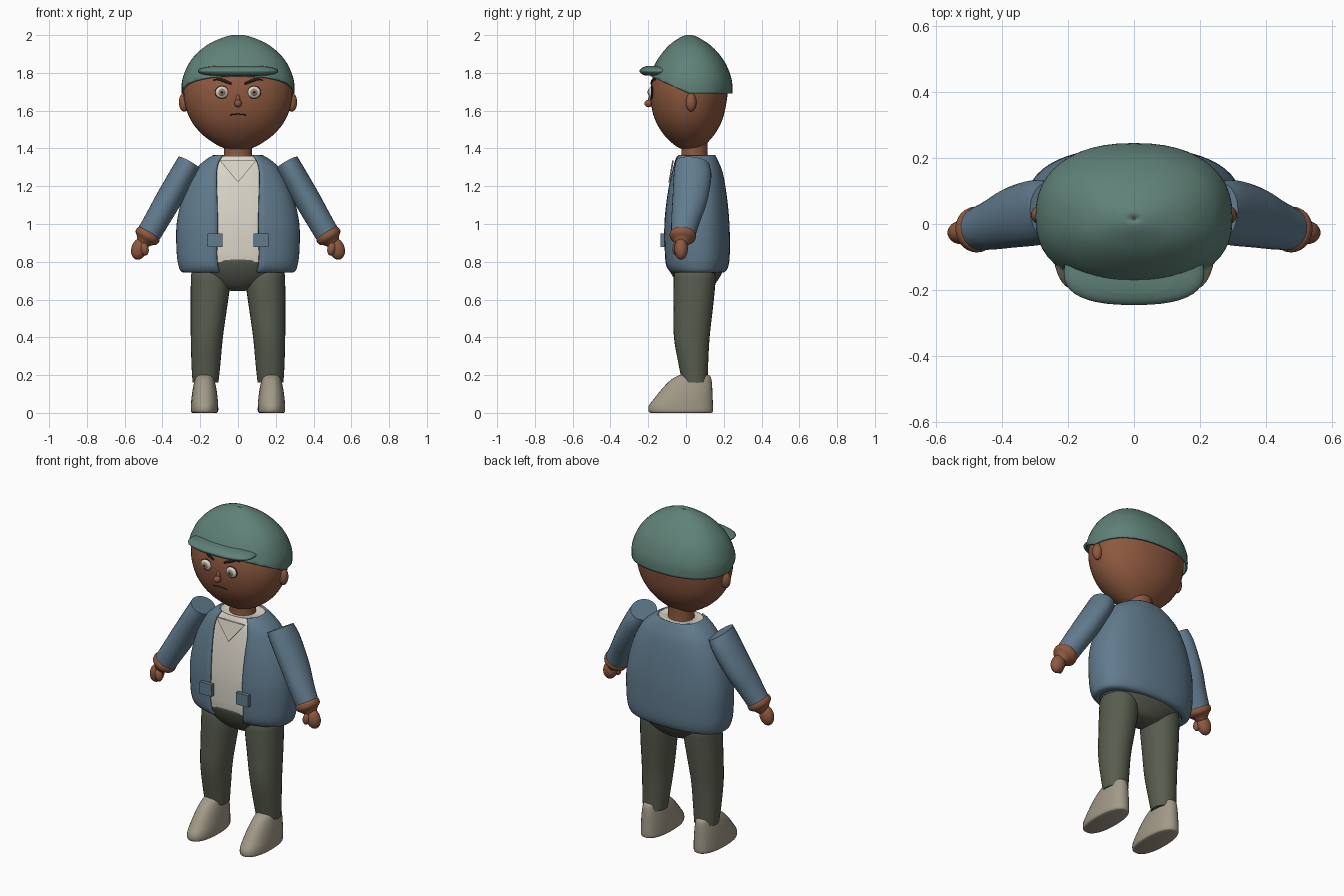
import bpy, bmesh, math
from mathutils import Vector

if "Cube" in bpy.data.objects:
    bpy.data.objects.remove(bpy.data.objects["Cube"])

COLORS = {
    "skin": (0.27, 0.10, 0.05), "cap_green": (0.115, 0.22, 0.185),
    "jacket_blue": (0.12, 0.20, 0.27), "shirt_cream": (0.72, 0.68, 0.59),
    "trouser_olive": (0.10, 0.11, 0.078), "shoe_taupe": (0.36, 0.32, 0.245),
    "eye_white": (0.70, 0.65, 0.58), "iris_grey": (0.28, 0.21, 0.16),
    "dark_brown": (0.02, 0.012, 0.01),
}
MATS = {}
for n, c in COLORS.items():
    MATS[n] = bpy.data.materials.new(n)
    MATS[n].diffuse_color = (*c, 1)


def finish(name, bm, mat, angle=50):
    bmesh.ops.recalc_face_normals(bm, faces=bm.faces[:])
    me = bpy.data.meshes.new(name)
    bm.to_mesh(me)
    bm.free()
    me.materials.append(MATS[mat])
    ob = bpy.data.objects.new(name, me)
    bpy.context.collection.objects.link(ob)
    bpy.ops.object.select_all(action='DESELECT')
    ob.select_set(True)
    bpy.context.view_layer.objects.active = ob
    bpy.ops.object.shade_smooth_by_angle(angle=math.radians(angle))
    return ob


def skin_rings(rings, closed=True, caps=True):
    """Bridge equal-length point rings into a surface."""
    bm = bmesh.new()
    vs = [[bm.verts.new(p) for p in r] for r in rings]
    n = len(vs[0])
    for a, b in zip(vs, vs[1:]):
        for i in range(n if closed else n - 1):
            j = (i + 1) % n
            bm.faces.new((a[i], a[j], b[j], b[i]))
    if caps:
        bm.faces.new(vs[0])
        bm.faces.new(vs[-1])
    return bm


def smooth(rows, k=4):
    """Catmull-Rom interpolation of numeric rows."""
    out = []
    for i in range(len(rows) - 1):
        p = [rows[max(i - 1, 0)], rows[i], rows[i + 1], rows[min(i + 2, len(rows) - 1)]]
        for s in range(k):
            t = s / k
            out.append([b + 0.5 * t * (c - a + t * (2 * a - 5 * b + 4 * c - d + t * (3 * (b - c) + d - a)))
                        for a, b, c, d in zip(*p)])
    return out + [list(rows[-1])]


def spow(v, p):
    return math.copysign(abs(v) ** p, v)


def layers(rows, e=2.0, n=40, cx=0.0, open_front=False):
    """Rows (z, rx, y_front, y_back[, opening]) to superellipse rings."""
    rings = []
    for r in rows:
        z, rx, y0, y1 = r[:4]
        if open_front:
            g = math.asin((r[4] / rx) ** (e / 2))
            angs = [g + (2 * math.pi - 2 * g) * i / n for i in range(n + 1)]
        else:
            angs = [2 * math.pi * i / n for i in range(n)]
        rings.append([Vector((cx + rx * spow(math.sin(a), 2 / e),
                              (y0 + y1) / 2 - (y1 - y0) / 2 * spow(math.cos(a), 2 / e), z)) for a in angs])
    return rings


def sweep(name, path, mat, n=20, k=4, angle=50):
    """Tube along rows (x, y, z, radius_across, radius_depth)."""
    path = smooth(path, k)
    pts = [Vector(p[:3]) for p in path]
    axis = (pts[-1] - pts[0]).normalized()
    depth = Vector((0, 1, 0)) - axis * axis.y
    depth.normalize()
    side = axis.cross(depth)
    rings = [[c + side * p[3] * math.cos(2 * math.pi * i / n) + depth * p[4] * math.sin(2 * math.pi * i / n)
              for i in range(n)] for c, p in zip(pts, path)]
    return finish(name, skin_rings(rings), mat, angle)


def ball(name, loc, rad, mat, u=24, v=14, tilt=0):
    bm = bmesh.new()
    bmesh.ops.create_uvsphere(bm, u_segments=u, v_segments=v, radius=1)
    bmesh.ops.scale(bm, vec=rad, verts=bm.verts)
    ob = finish(name, bm, mat)
    ob.location = loc
    ob.rotation_euler.y = tilt
    return ob


# head and neck
HEAD = smooth([(1.392, .03, 0, .05), (1.41, .095, -.05, .09), (1.47, .185, -.115, .148), (1.55, .25, -.163, .192),
               (1.65, .285, -.187, .215), (1.75, .286, -.183, .222), (1.84, .25, -.15, .195),
               (1.92, .17, -.09, .14), (1.96, .05, -.02, .06)])
finish("head", skin_rings(layers(HEAD, 2.1)), "skin")
sweep("neck", [(0, .045, 1.31, .08, .075), (0, .045, 1.37, .075, .07), (0, .045, 1.44, .075, .07)], "skin")


def face_y(x, z):
    r = min(HEAD, key=lambda h: abs(h[0] - z))
    return (r[2] + r[3]) / 2 - (r[3] - r[2]) / 2 * (1 - (abs(x) / r[1]) ** 2.1) ** (1 / 2.1)


# cap dome with a rim that rises toward the front
dome = smooth([(1.69, .299, -.205, .245), (1.76, .296, -.196, .243), (1.84, .266, -.168, .215),
               (1.90, .221, -.13, .175), (1.95, .16, -.085, .125), (1.985, .085, -.035, .07), (2.0, .03, 0, .035),
               (1.993, .004, .013, .018)])
bm = skin_rings(layers(dome, 2.3, 48), caps=False)
bmesh.ops.bisect_plane(bm, geom=bm.verts[:] + bm.edges[:] + bm.faces[:], plane_co=(0, .02, 1.689),
                       plane_no=(0, .45, 1), clear_inner=True)
cap = finish("cap", bm, "cap_green")
m = cap.modifiers.new("thickness", 'SOLIDIFY')
m.thickness, m.offset = .01, -1
brim = [(1.786, .14, -.215, -.08), (1.793, .19, -.234, -.06), (1.81, .213, -.246, -.05),
        (1.826, .19, -.234, -.06), (1.836, .13, -.21, -.08)]
finish("cap_brim", skin_rings(layers(smooth(brim), 2.5)), "cap_green")

# face
ball("nose", (0, -.198, 1.638), (.02, .022, .02), "skin")
ball("nose_bridge", (0, -.187, 1.655), (.012, .014, .03), "skin")
sweep("mouth", [(x, face_y(x, 1.585) - .001, 1.582 - abs(x) * .1, .003, .003) for x in (-.045, -.02, 0, .02, .045)],
      "dark_brown", 8)
for s, side in ((1, "left"), (-1, "right")):
    ball(side + "_ear", (s * .285, .027, 1.645), (.028, .028, .05), "skin")
    x, y = s * .085, face_y(.085, 1.7)
    ball(side + "_eye_rim", (x, y, 1.697), (.037, .010, .034), "dark_brown")
    ball(side + "_eye", (x, y - .002, 1.697), (.034, .016, .031), "eye_white")
    ball(side + "_iris", (x, y - .010, 1.697), (.021, .012, .021), "iris_grey")
    ball(side + "_pupil", (x, y - .017, 1.697), (.009, .007, .009), "dark_brown")
    sweep(side + "_brow", [(s * a, face_y(a, z) - .002, z, r, .005) for a, z, r in
                           ((.035, 1.742, .005), (.07, 1.757, .008), (.10, 1.767, .007), (.13, 1.762, .002))],
          "dark_brown", 8)

# torso: open jacket over shirt
JACKET = smooth([(.742, .265, -.07, .18, .10), (.747, .30, -.088, .207, .10), (.78, .315, -.11, .225, .108),
                 (.85, .325, -.118, .232, .112), (1.0, .325, -.12, .23, .108), (1.15, .292, -.106, .216, .112),
                 (1.27, .238, -.086, .195, .115), (1.33, .185, -.072, .172, .105), (1.365, .13, -.058, .155, .085)])
jacket = finish("jacket", skin_rings(layers(JACKET, 2.4, 48, open_front=True), closed=False, caps=False),
                "jacket_blue")
m = jacket.modifiers.new("thickness", 'SOLIDIFY')
m.thickness, m.offset = .012, -1
shirt = [(z, rx - .014, a + .012, b - .014) for z, rx, a, b, g in JACKET if z > .81]
shirt = [(.80, .302, -.101, .215)] + shirt
shirt[-1] = (1.357, .122, -.05, .145)
finish("shirt", skin_rings(layers(shirt, 2.4, 48)), "shirt_cream")

# thin V collar panel on the shirt front
bm = bmesh.new()
tri = [(-.095, -.067, 1.335), (.095, -.067, 1.335), (0, -.087, 1.22)]
front = [bm.verts.new((x, y - .006, z)) for x, y, z in tri]
back = [bm.verts.new((x, y + .002, z)) for x, y, z in tri]
bm.faces.new(front)
bm.faces.new(back)
for i in range(3):
    j = (i + 1) % 3
    bm.faces.new((front[i], front[j], back[j], back[i]))
finish("shirt_collar", bm, "shirt_cream", 20)

# trousers: rounded hips
HIPS = [(.645, .03, .03, .08), (.66, .11, -.015, .13), (.70, .19, -.055, .167), (.75, .25, -.085, .195),
        (.80, .287, -.103, .21), (.82, .287, -.10, .21)]
finish("hips", skin_rings(layers(smooth(HIPS), 2.2)), "trouser_olive")

LEG = [(.16, .172, .068, -.02, .115), (.25, .170, .076, -.038, .117), (.40, .165, .085, -.064, .125),
       (.55, .155, .096, -.066, .142), (.68, .146, .104, -.066, .155), (.74, .148, .098, -.06, .155),
       (.78, .15, .07, -.03, .13)]
SHOE = [(0, .064, -.185, .132), (.008, .072, -.198, .142), (.04, .072, -.196, .143), (.08, .069, -.165, .141),
        (.13, .062, -.125, .139), (.175, .052, -.08, .135), (.198, .042, -.04, .125), (.204, .025, -.015, .10)]

for s, side in ((1, "left"), (-1, "right")):
    # trouser leg
    rings = []
    for z, cx, rx, a, b in smooth(LEG):
        rings += layers([(z, rx, a, b)], 2.1, 28, s * cx)
    finish(side + "_trouser_leg", skin_rings(rings), "trouser_olive")
    # shoe
    finish(side + "_shoe", skin_rings(layers(smooth(SHOE, 3), 2.3, 32, s * .177)), "shoe_taupe")
    # sleeve with a flat shoulder end
    sweep(side + "_sleeve", [(s * .258, .035, 1.323, .066, .09), (s * .295, .035, 1.257, .068, .1),
                             (s * .37, .02, 1.125, .069, .092), (s * .43, -.002, 1.02, .066, .076),
                             (s * .475, -.015, .943, .064, .064)], "jacket_blue", 28)
    # flared wrist
    sweep(side + "_wrist", [(s * .468, -.015, .955, .058, .058), (s * .474, -.016, .946, .068, .069),
                            (s * .486, -.018, .926, .066, .067), (s * .496, -.02, .91, .045, .048),
                            (s * .508, -.022, .89, .03, .03)], "skin", 24)
    # hand and thumb
    ball(side + "_hand", (s * .523, -.026, .868), (.042, .036, .058), "skin", tilt=-s * .3)
    ball(side + "_thumb", (s * .495, -.05, .868), (.022, .022, .036), "skin", tilt=s * .2)
    # pocket tab beside the opening
    bm = bmesh.new()
    bmesh.ops.create_cube(bm, size=1)
    bmesh.ops.scale(bm, vec=(.08, .022, .072), verts=bm.verts)
    bmesh.ops.translate(bm, vec=(s * .122, -.125, .915), verts=bm.verts)
    finish(side + "_pocket_tab", bm, "jacket_blue", 30)

for m in bpy.data.materials:
    if m.users and not m.is_grease_pencil:
        m.use_nodes = True
        m.node_tree.nodes["Principled BSDF"].inputs["Base Color"].default_value = m.diffuse_color
